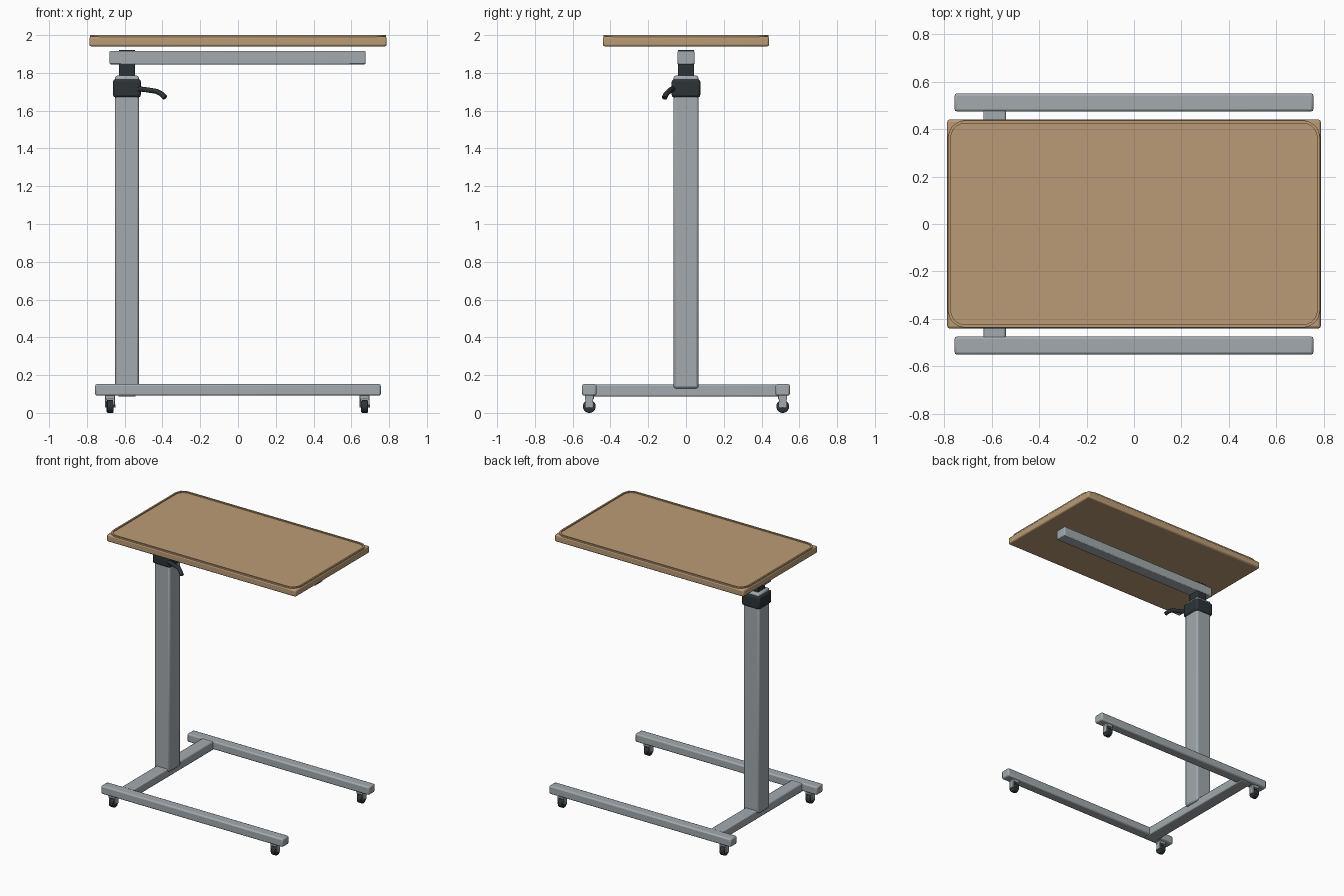
import bpy, bmesh, math
from mathutils import Vector

if "Cube" in bpy.data.objects:
    bpy.data.objects.remove(bpy.data.objects["Cube"])


def material(name, rgb):
    m = bpy.data.materials.new(name)
    m.diffuse_color = (*rgb, 1)
    m.use_nodes = True
    m.node_tree.nodes["Principled BSDF"].inputs["Base Color"].default_value = m.diffuse_color
    return m


WOOD = material("wood", (0.50, 0.33, 0.18))
METAL = material("painted_metal", (0.36, 0.40, 0.42))
DARK = material("dark_plastic", (0.025, 0.033, 0.037))


def finish(name, bm, mat, bevel=0, segments=2):
    bmesh.ops.recalc_face_normals(bm, faces=bm.faces)
    me = bpy.data.meshes.new(name)
    bm.to_mesh(me)
    bm.free()
    ob = bpy.data.objects.new(name, me)
    bpy.context.collection.objects.link(ob)
    me.materials.append(mat)
    if bevel:
        mod = ob.modifiers.new("bevel", "BEVEL")
        mod.width = bevel
        mod.segments = segments
        mod.limit_method = 'ANGLE'
    bpy.ops.object.select_all(action='DESELECT')
    ob.select_set(True)
    bpy.context.view_layer.objects.active = ob
    bpy.ops.object.shade_smooth_by_angle(angle=math.radians(35))
    return ob


def box(name, x, y, z, mat, bevel=0.008):
    bm = bmesh.new()
    bmesh.ops.create_cube(bm, size=1)
    for v in bm.verts:
        v.co = [(a + b) / 2 + c * (b - a) for (a, b), c in zip((x, y, z), v.co)]
    return finish(name, bm, mat, bevel)


def cylinder(name, centre, radius, depth, axis, mat, bevel=0):
    bm = bmesh.new()
    bmesh.ops.create_cone(bm, cap_ends=True, segments=24, radius1=radius,
                          radius2=radius, depth=depth)
    rot = Vector((0, 0, 1)).rotation_difference(Vector(axis)).to_matrix()
    for v in bm.verts:
        v.co = rot @ v.co + Vector(centre)
    return finish(name, bm, mat, bevel)


def rounded_rect(hx, hy, r, n=8):
    pts = []
    for q, (sx, sy) in enumerate(((1, 1), (-1, 1), (-1, -1), (1, -1))):
        for i in range(n + 1):
            a = math.pi / 2 * (q + i / n)
            pts.append((sx * (hx - r) + r * math.cos(a), sy * (hy - r) + r * math.sin(a)))
    return pts


# Tabletop slab with a thin raised rim
box("tabletop", (-0.787, 0.787), (-0.44, 0.44), (1.94, 1.992), WOOD, 0.01)
bm = bmesh.new()
loops = []
for hx, hy, r, z in ((0.783, 0.436, 0.072, 1.985), (0.783, 0.436, 0.072, 2.0),
                     (0.771, 0.424, 0.06, 2.0), (0.771, 0.424, 0.06, 1.985)):
    loops.append([bm.verts.new((x, y, z)) for x, y in rounded_rect(hx, hy, r)])
for k in range(4):
    a, b = loops[k], loops[(k + 1) % 4]
    for i in range(len(a)):
        j = (i + 1) % len(a)
        bm.faces.new((a[i], a[j], b[j], b[i]))
finish("tabletop_rim", bm, WOOD)

# Support beam under the top
box("support_beam", (-0.68, 0.675), (-0.045, 0.045), (1.845, 1.916), METAL, 0.006)

# Telescoping column
CX = -0.588
box("inner_column", (CX - 0.043, CX + 0.043), (-0.043, 0.043), (1.70, 1.922), DARK, 0.006)
box("outer_column", (CX - 0.064, CX + 0.064), (-0.066, 0.066), (0.13, 1.785), METAL, 0.012)
box("column_collar", (CX - 0.074, CX + 0.074), (-0.076, 0.076), (1.67, 1.767), DARK, 0.014)

# Height lever
cu = bpy.data.curves.new("lever_path", 'CURVE')
cu.dimensions = '3D'
cu.bevel_depth = 0.014
cu.bevel_resolution = 3
cu.use_fill_caps = True
path = ((-0.545, -0.06, 1.715), (-0.50, -0.078, 1.713), (-0.43, -0.090, 1.702),
        (-0.405, -0.105, 1.688), (-0.386, -0.115, 1.668))
sp = cu.splines.new('POLY')
sp.points.add(len(path) - 1)
for p, co in zip(sp.points, path):
    p.co = (*co, 1)
lever = bpy.data.objects.new("height_lever", cu)
bpy.context.collection.objects.link(lever)
cu.materials.append(DARK)

# Base: crossbar and two long rails
box("base_crossbar", (-0.635, -0.54), (-0.535, 0.535), (0.086, 0.15), METAL)
for side, sy in (("front", -1), ("back", 1)):
    yc = sy * 0.512
    box(side + "_rail", (-0.756, 0.756), (yc - 0.038, yc + 0.038), (0.091, 0.153), METAL, 0.01)
    # Casters
    for end, cx in (("left", -0.677), ("right", 0.67)):
        n = f"{side}_{end}_caster"
        cylinder(n + "_wheel", (cx, yc, 0.034), 0.034, 0.036, (1, 0, 0), DARK, 0.005)
        cylinder(n + "_axle", (cx, yc, 0.036), 0.008, 0.056, (1, 0, 0), METAL)
        box(n + "_fork_top", (cx - 0.026, cx + 0.026), (yc - 0.024, yc + 0.024),
            (0.071, 0.094), METAL, 0.003)
        for tag, s in (("a", -1), ("b", 1)):
            px = cx + s * 0.0235
            box(f"{n}_fork_{tag}", (px - 0.0035, px + 0.0035), (yc - 0.02, yc + 0.02),
                (0.028, 0.08), METAL, 0.002)
